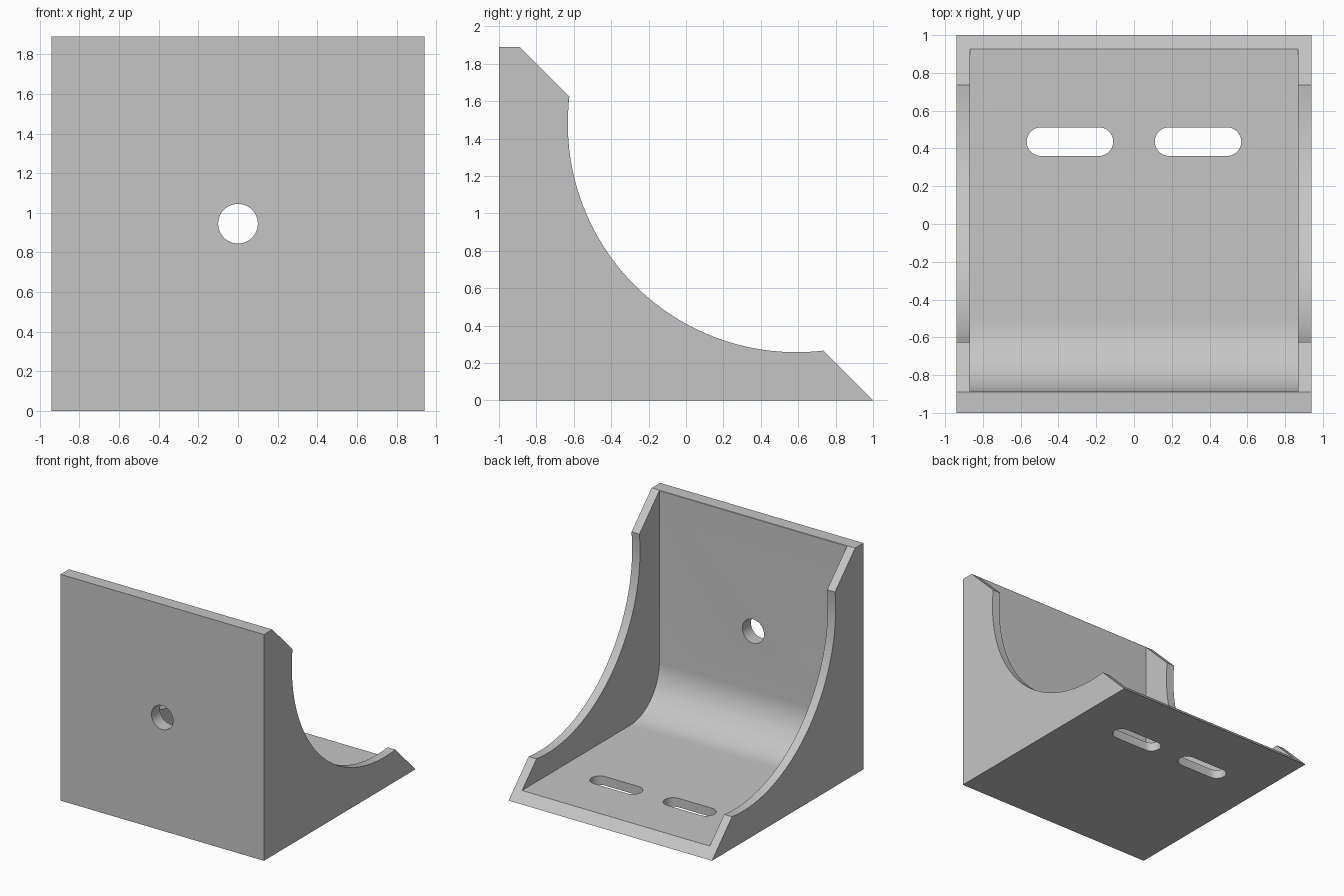
import bpy, bmesh, math
from mathutils import Vector

cube = bpy.data.objects.get("Cube")
if cube:
    bpy.data.objects.remove(cube, do_unlink=True)

WIDTH, INNER = 1.88, 1.735      # outer and inner width
HEIGHT = 1.89
FLOOR, WALL = 0.075, 0.113      # plate thicknesses
FILLET = 0.38

grey = bpy.data.materials.new("plain grey")
grey.use_nodes = True
colour = (0.56, 0.56, 0.56, 1)
grey.diffuse_color = colour
grey.node_tree.nodes["Principled BSDF"].inputs["Base Color"].default_value = colour


def arc(cx, cy, r, start, end, steps):
    angles = [math.radians(start + (end - start) * i / steps) for i in range(steps + 1)]
    return [(cx + r * math.cos(a), cy + r * math.sin(a)) for a in angles]


def prism(name, profile, place, direction):
    """Extrude a 2D profile, placed in space by a function, along a direction."""
    bm = bmesh.new()
    face = bm.faces.new([bm.verts.new(place(*p)) for p in profile])
    new = bmesh.ops.extrude_face_region(bm, geom=[face])["geom"]
    verts = [g for g in new if isinstance(g, bmesh.types.BMVert)]
    bmesh.ops.translate(bm, verts=verts, vec=Vector(direction))
    bmesh.ops.recalc_face_normals(bm, faces=bm.faces)
    mesh = bpy.data.meshes.new(name)
    bm.to_mesh(mesh)
    bm.free()
    mesh.materials.append(grey)
    obj = bpy.data.objects.new(name, mesh)
    bpy.context.collection.objects.link(obj)
    return obj


def across(width):
    return lambda y, z: (-width / 2, y, z)


# Solid body with the scooped, chamfered side outline
scoop = arc(0.59, 1.48, 1.222, 276.8, 173.2, 48)
outline = [(-1, 0), (1, 0)] + scoop + [(-0.89, HEIGHT), (-1, HEIGHT)]
bracket = prism("corner_bracket", outline, across(WIDTH), (WIDTH, 0, 0))

# Channel between the side webs, rounded at the inner corner
back = -1 + WALL
bend = arc(back + FILLET, FLOOR + FILLET, FILLET, 180, 270, 20)
channel = [(back, 2.2)] + bend + [(1.3, FLOOR), (1.3, 2.2)]
cutters = [prism("channel_cutter", channel, across(INNER), (INNER, 0, 0))]

# Round hole through the upright plate
cutters.append(prism("hole_cutter", arc(0, 0.945, 0.1, 0, 352.5, 47),
                     lambda x, z: (x, -1.2, z), (0, 0.6, 0)))

# Two slots through the floor plate
for side in (-1, 1):
    cx = side * 0.339
    slot = arc(cx + 0.153, 0.436, 0.076, -90, 90, 16) + arc(cx - 0.153, 0.436, 0.076, 90, 270, 16)
    cutters.append(prism("slot_cutter", slot, lambda x, y: (x, y, -0.2), (0, 0, 0.5)))

# Cut, then remove the helpers
bpy.context.view_layer.objects.active = bracket
bracket.select_set(True)
for cutter in cutters:
    cutter.hide_render = True
    mod = bracket.modifiers.new("cut", 'BOOLEAN')
    mod.operation, mod.solver, mod.object = 'DIFFERENCE', 'EXACT', cutter
    bpy.ops.object.modifier_apply(modifier=mod.name)
    bpy.data.objects.remove(cutter, do_unlink=True)

bpy.ops.object.shade_smooth_by_angle(angle=math.radians(30))
